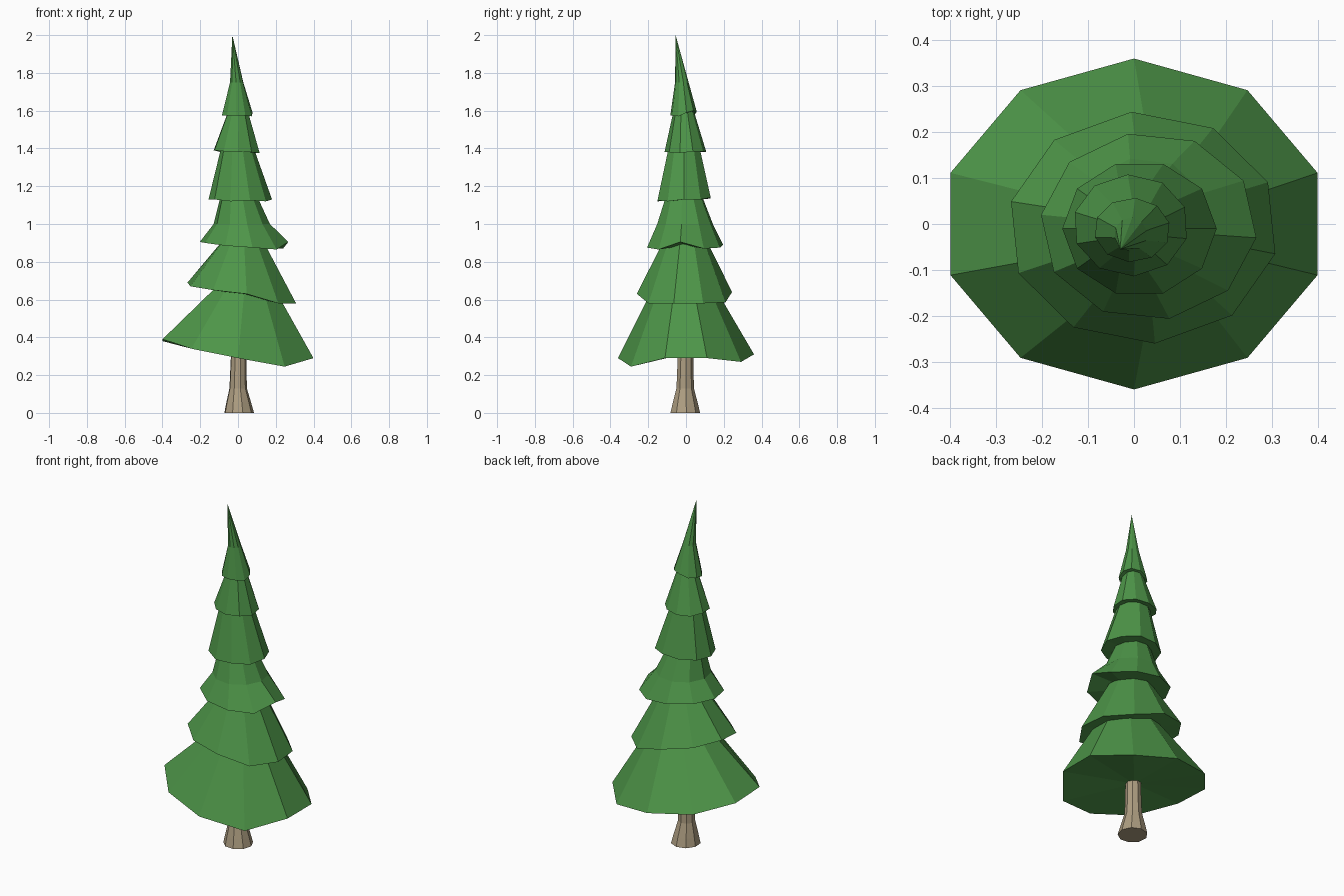
import bpy, math

if "Cube" in bpy.data.objects:
    bpy.data.objects.remove(bpy.data.objects["Cube"])

def material(name, color):
    m = bpy.data.materials.new(name)
    m.diffuse_color = (*color, 1)
    m.use_nodes = True
    m.node_tree.nodes["Principled BSDF"].inputs["Base Color"].default_value = m.diffuse_color
    return m

GREEN = material("needles", (0.075, 0.30, 0.065))
BROWN = material("bark", (0.42, 0.34, 0.22))

def ring(cx, cy, rx, ry, zs, start):
    n = len(zs)
    pts = []
    for k, z in enumerate(zs):
        a = math.radians(start + 360 * k / n)
        pts.append((cx + rx * math.cos(a), cy + ry * math.sin(a), z))
    return pts

def loft(name, rings, tip, mat):
    """Skin equal-sided rings, fan the bottom closed and end in a tip."""
    n = len(rings[0])
    verts = [p for r in rings for p in r]
    base = tuple(sum(p[i] for p in rings[0]) / n for i in range(3))
    verts += [base, tip]
    b, t = len(verts) - 2, len(verts) - 1
    top = (len(rings) - 1) * n
    faces = []
    for k in range(n):
        j = (k + 1) % n
        for i in range(len(rings) - 1):
            o = i * n
            faces.append((o + k, o + j, o + n + j, o + n + k))
        faces.append((b, j, k))
        faces.append((top + k, top + j, t))
    me = bpy.data.meshes.new(name)
    me.from_pydata(verts, [], faces)
    me.materials.append(mat)
    ob = bpy.data.objects.new(name, me)
    bpy.context.collection.objects.link(ob)

# Branch tiers: rim (cx, cy, rx, ry, start angle), rim heights, upper rings (cx, cy, r, z), tip
tiers = [
    ((0, 0, 0.42, 0.36, -90),
     (.29, .245, .29, .29, .27, .31, .34, .38, .39, .34),
     [(.035, -.01, .165, .66)], (.02, 0, .78)),
    ((.02, -.008, .295, .253, -85),
     (.63, .58, .58, .58, .585, .64, .67, .69, .67, .65),
     [(.022, -.005, .125, .89)], (.01, 0, 1.0)),
    ((.032, -.005, .236, .205, -79),
     (.875, .865, .905, .87, .875, .89, .90, .905, .90, .885),
     [(.02, -.005, .15, 1.0), (.005, -.01, .10, 1.14)], (0, 0, 1.25)),
    ((.012, -.01, .168, .148, -72),
     (1.125, 1.12, 1.13, 1.13, 1.14, 1.135, 1.13, 1.13, 1.13, 1.12),
     [(-.003, -.01, .087, 1.4)], (0, 0, 1.47)),
    ((-.007, -.003, .126, .111, -87),
     (1.38, 1.38, 1.375, 1.385, 1.385, 1.38, 1.38, 1.39, 1.39, 1.385),
     [(0, -.012, .056, 1.59)], (0, -.01, 1.68)),
    ((-.004, -.013, .083, .070, -95),
     (1.575, 1.575, 1.57, 1.59, 1.60, 1.595, 1.58, 1.58, 1.575, 1.575),
     [(-.007, -.022, .036, 1.75)], (-.03, -.055, 2.0)),
]
for i, (rim, zs, upper, tip) in enumerate(tiers, 1):
    cx, cy, rx, ry, start = rim
    rings = [ring(cx, cy, rx, ry, zs, start)]
    rings += [ring(x, y, r, r, [z] * 10, start) for x, y, r, z in upper]
    loft(f"branch_tier_{i}", rings, tip, GREEN)

# Trunk with a flared foot
trunk = [(.005, -.005, .08, 0.0), (.003, -.005, .068, .05), (0, -.005, .047, .13),
         (.003, -.003, .042, .30), (.003, 0, .04, .6)]
loft("trunk", [ring(x, y, r, r, [z] * 9, -75) for x, y, r, z in trunk],
     (0, 0, 1.2), BROWN)
